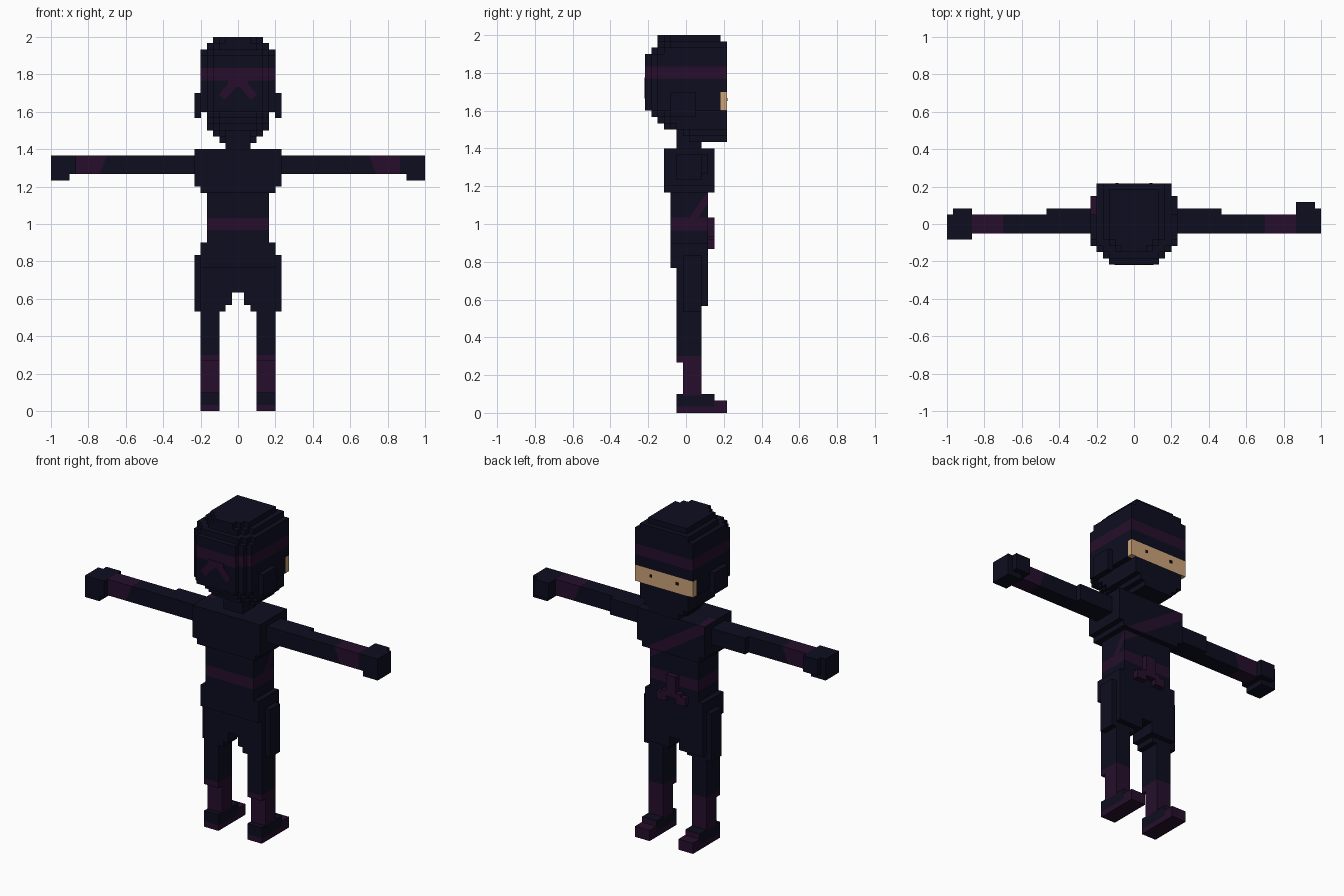
import bpy, bmesh, math
from mathutils import Vector, Matrix

if "Cube" in bpy.data.objects:
    bpy.data.objects.remove(bpy.data.objects["Cube"])

V = 1 / 30  # size of one block


def material(name, rgb):
    m = bpy.data.materials.new(name)
    m.use_nodes = True
    col = (*rgb, 1)
    m.diffuse_color = col
    bsdf = m.node_tree.nodes["Principled BSDF"]
    bsdf.inputs["Base Color"].default_value = col
    bsdf.inputs["Roughness"].default_value = 0.9
    return m


CLOTH, WRAP, SKIN, EYE = 0, 1, 2, 3
MATS = [material("dark navy cloth", (0.0040, 0.0040, 0.0137)),
        material("dark plum wrap", (0.0190, 0.0048, 0.0250)),
        material("tan skin", (0.60, 0.37, 0.19)),
        material("eye black", (0.003, 0.003, 0.005))]


def part(name, boxes, rule=None, cuts=(), base=CLOTH):
    """Join boxes (x0,x1,y0,y1,z0,z1 in blocks), slice along cuts, colour faces by rule."""
    bm = bmesh.new()
    for x0, x1, y0, y1, z0, z1 in boxes:
        size = Matrix.Diagonal(((x1 - x0) * V, (y1 - y0) * V, (z1 - z0) * V, 1))
        mid = Matrix.Translation(Vector((x0 + x1, y0 + y1, z0 + z1)) * V / 2)
        bmesh.ops.create_cube(bm, size=1, matrix=mid @ size)
    for co, no in cuts:
        bmesh.ops.bisect_plane(bm, geom=bm.verts[:] + bm.edges[:] + bm.faces[:],
                               plane_co=co, plane_no=no, dist=1e-5)
    for f in bm.faces:
        f.material_index = rule(f.calc_center_median(), f.normal) if rule else base
    bmesh.ops.recalc_face_normals(bm, faces=bm.faces[:])
    me = bpy.data.meshes.new(name)
    bm.to_mesh(me)
    bm.free()
    for m in MATS:
        me.materials.append(m)
    ob = bpy.data.objects.new(name, me)
    bpy.context.collection.objects.link(ob)
    return ob


def zcuts(*levels):
    return [((0, 0, z * V), (0, 0, 1)) for z in levels]


def mirror(box, s):
    x0, x1, *rest = box
    return (x0, x1, *rest) if s > 0 else (-x1, -x0, *rest)


# Head: stacked layers (z0, z1, half width, back, front) with a rounded back
layers = [(43, 44, 3, -1.5, 6.5), (44, 45, 4, -1.5, 6.5), (45, 46, 5, -3.5, 6.5),
          (46, 47, 5, -4.5, 6.5), (47, 48, 5, -5.5, 6.5), (48, 57, 6, -6.5, 6.5),
          (57, 58, 6, -5.5, 6.5), (58, 59, 5, -4.5, 6.5), (59, 60, 4, -4.5, 5.5)]
head_boxes = []
for z0, z1, w, back, front in layers:
    for inset, start in ((0, 2), (1, 1), (2, 0)):
        head_boxes.append((inset - w, w - inset, back + start, front, z0, z1))


def head_rule(c, n):
    if 53 * V < c.z < 55 * V:
        return WRAP
    if 48 * V < c.z < 51 * V and c.y > 5.5 * V:
        return SKIN
    return CLOTH


part("head", head_boxes, head_rule,
     zcuts(48, 51, 53, 55) + [((0, 5.5 * V, 0), (0, 1, 0))])
for s, side in ((1, "left"), (-1, "right")):
    part(side + "_ear", [mirror((5.9, 7, -2.5, 1.5, 47, 51), s)])
    part(side + "_eye", [(s * 2.7 - 0.25, s * 2.7 + 0.25, 6.45, 6.6, 49.5, 50)], base=EYE)
    # Headband knot tail on the back of the head
    tail = part(side + "_headband_tail", [(-0.65, 0.65, -0.1, 0.1, -2.1, 1.3)], base=WRAP)
    tail.location = (s * 1.2 * V, -6.5 * V, 51.9 * V)
    tail.rotation_euler = (0, -s * math.radians(42), 0)
part("headband_knot", [(-1.6, 1.6, -6.6, -6.4, 52, 53.2)], base=WRAP)
part("neck", [(-2, 2, -1.5, 2.5, 41, 44)])

# Torso: shoulders, waist, belt and the diagonal sash
SASH = (0.65, 0, 1)
FLANK = (0, -1.4, 1)


def torso_rule(c, n):
    d = 0.65 * c.x + c.z
    if 29 * V < c.z < 31 * V:
        return WRAP
    if 31 * V < c.z and c.y > 0.03 and abs(n.x) < 0.5 and n.z > -0.5 and 1.205 < d < 1.28:
        return WRAP
    e = c.z - 1.4 * c.y
    if n.x > 0.5 and 31 * V < c.z < 35 * V and c.y > 0.02 and 0.945 < e < 1.01:
        return WRAP
    return CLOTH


sash_cuts = [((0, 0, d), SASH) for d in (1.205, 1.28)]
part("chest", [(-7, 7, -3.5, 4.5, 36, 42), (-6, 6, -3.5, 4.5, 35, 36)], torso_rule,
     sash_cuts + [((0, 0.03, 0), (0, 1, 0))])
part("waist", [(-5, 5, -2.5, 3.5, 26, 35.2)], torso_rule,
     zcuts(29, 31) + sash_cuts + [((0, 0, e), FLANK) for e in (0.945, 1.01)])
part("belt_knot", [(-1, 1, 3.4, 4.5, 28, 31), (-2, 2, 3.4, 4.5, 27, 28),
                   (-3, -1, 3.4, 4.5, 26, 27.5), (1, 3, 3.4, 4.5, 26, 27.5)], base=WRAP)

# Hips and shorts
part("hips", [(-6, 6, -2.5, 3.5, 23, 27), (-6, 6, -1.5, 3.5, 19, 23)])


def arm_rule(c, n):
    return WRAP if abs(c.x) + 0.4 * (c.z - 1.317) > 0.72 else CLOTH


def leg_rule(c, n):
    return WRAP if c.z < 9 * V else CLOTH


def foot_rule(c, n):
    return WRAP if c.z < V or c.y > 4.5 * V - 1e-4 and c.z < 2.5 * V else CLOTH


for s, side in ((1, "left"), (-1, "right")):
    def m(*box):
        return mirror(box, s)

    part(side + "_shorts_leg", [m(1, 6, -1.5, 3.5, 17, 19.2), m(2, 6, -1.5, 2.5, 16, 17)])
    part(side + "_hip_panel", [m(5.9, 7, -0.5, 2.5, 16, 25)])
    part(side + "_leg", [m(3, 6, -1.5, 2.5, 8, 16.2), m(3, 6, -0.5, 2.5, 2.8, 8)],
         leg_rule, zcuts(9))
    part(side + "_foot", [m(3, 6, -1.5, 4.5, 0, 3), m(3, 6, 4.5, 6.5, 0, 2)],
         foot_rule, zcuts(1))
    # Arm with a slanted wrist wrap
    part(side + "_upper_arm", [m(6.9, 14, -1.5, 2.5, 38, 41)])
    part(side + "_forearm", [m(14, 26, -1.5, 1.5, 38, 41)], arm_rule,
         [((s * 0.72, 0, 1.317), (s, 0, 0.4))])
    y = -1.5 if s > 0 else -2.5
    part(side + "_hand", [m(26, 27, y, y + 4, 38, 41), m(27, 30, y, y + 4, 37, 41),
                          m(26, 29, y + 3.9, y + 5, 38, 41)])
